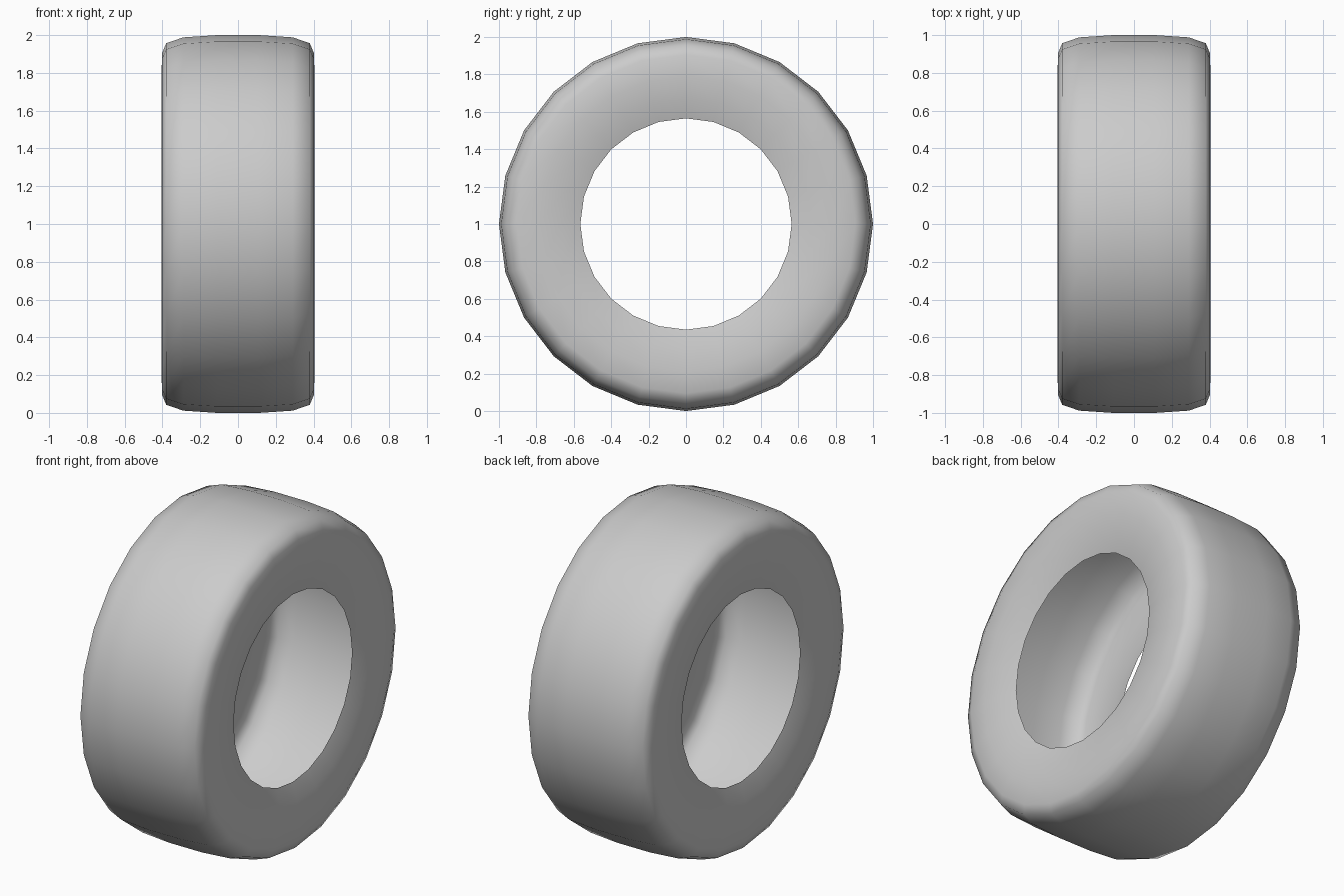
import bpy, bmesh
from math import sin, cos, tau

if "Cube" in bpy.data.objects:
    bpy.data.objects.remove(bpy.data.objects["Cube"])

SEGMENTS = 24
# Half cross-section as (x, radius), from tread centre to the open inner rim
half = [(0.11, 1.0), (0.29, 0.988), (0.38, 0.957), (0.402, 0.905),
        (0.405, 0.79), (0.395, 0.67), (0.365, 0.565)]
profile = [(-x, r) for x, r in reversed(half)] + half

# Hollow tyre: open shell revolved around the x axis
bm = bmesh.new()
rings = []
for i in range(SEGMENTS):
    a = tau * i / SEGMENTS
    rings.append([bm.verts.new((x, r * sin(a), 1 + r * cos(a))) for x, r in profile])
for i in range(SEGMENTS):
    p, q = rings[i], rings[(i + 1) % SEGMENTS]
    for j in range(len(profile) - 1):
        f = bm.faces.new((p[j], p[j + 1], q[j + 1], q[j]))
        f.smooth = True

# Make the tread face outward
bm.normal_update()
f = max(bm.faces, key=lambda f: f.calc_center_median().z)
if f.normal.z < 0:
    bmesh.ops.reverse_faces(bm, faces=bm.faces[:])

mesh = bpy.data.meshes.new("tyre")
bm.to_mesh(mesh)
bm.free()
bpy.context.collection.objects.link(bpy.data.objects.new("tyre", mesh))
